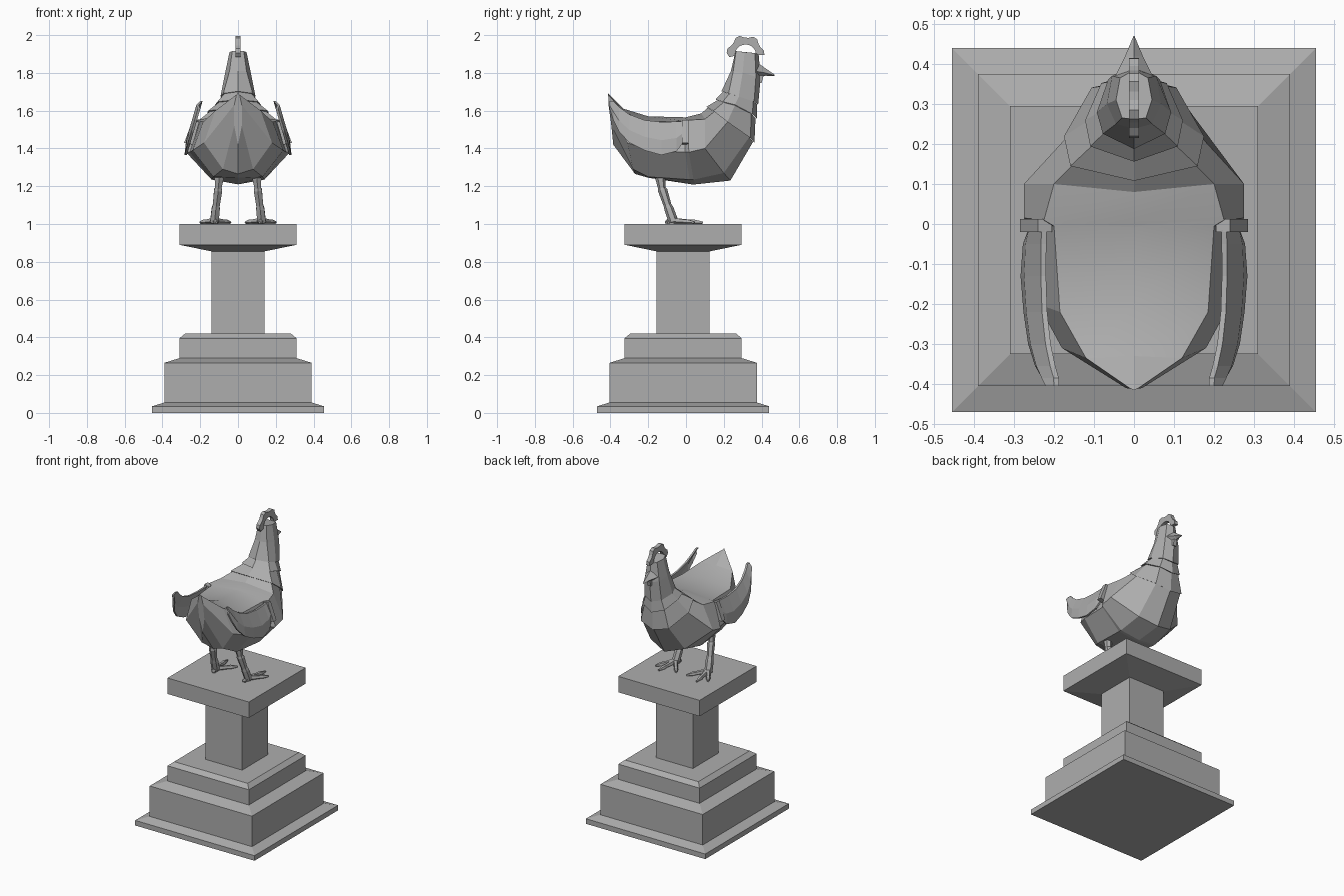
import bpy, bmesh, math
from mathutils import Vector

cube = bpy.data.objects.get("Cube")
if cube:
    bpy.data.objects.remove(cube)

stone = bpy.data.materials.new("grey_stone")
stone.use_nodes = True
GREY = (0.42, 0.42, 0.42, 1)
stone.diffuse_color = GREY
stone.node_tree.nodes["Principled BSDF"].inputs["Base Color"].default_value = GREY


def finish(name, bm):
    bmesh.ops.remove_doubles(bm, verts=bm.verts, dist=0.0005)
    bmesh.ops.recalc_face_normals(bm, faces=bm.faces)
    mesh = bpy.data.meshes.new(name)
    bm.to_mesh(mesh)
    bm.free()
    mesh.materials.append(stone)
    obj = bpy.data.objects.new(name, mesh)
    bpy.context.collection.objects.link(obj)
    return obj


def loft(name, rings):
    """Skin a row of closed rings and cap both ends."""
    bm = bmesh.new()
    rows = [[bm.verts.new(p) for p in r] for r in rings]
    n = len(rows[0])
    for a, b in zip(rows, rows[1:]):
        for i in range(n):
            j = (i + 1) % n
            bm.faces.new((a[i], a[j], b[j], b[i]))
    bm.faces.new(rows[0])
    bm.faces.new(rows[-1])
    return finish(name, bm)


def full(half):
    """Mirror a half section, from top centre to bottom centre."""
    return half + [(-x, y, z) for x, y, z in reversed(half[1:-1])]


def grow(ring, k):
    c = sum((Vector(p) for p in ring), Vector()) / len(ring)
    return [c + (Vector(p) - c) * k for p in ring]


def tube(name, path, radii, sides=6):
    pts = [Vector(p) for p in path]
    rings = []
    for i, p in enumerate(pts):
        d = (pts[min(i + 1, len(pts) - 1)] - pts[max(i - 1, 0)]).normalized()
        u = d.cross(Vector((1, 0, 0) if abs(d.x) < 0.7 else (0, 1, 0))).normalized()
        v = d.cross(u)
        rings.append([p + radii[i] * (u * math.cos(t) + v * math.sin(t))
                      for t in (2 * math.pi * k / sides for k in range(sides))])
    return loft(name, rings)


# Pedestal: stacked square profile
def square(h, z):
    return [(sx * h, sy * h - 0.015, z) for sx, sy in ((1, 1), (-1, 1), (-1, -1), (1, -1))]


steps = [(.455, 0), (.455, .035), (.39, .055), (.39, .265), (.31, .29), (.31, .395),
         (.28, .42), (.14, .42), (.14, .855), (.31, .89), (.31, 1.0)]
loft("pedestal", [square(h, z) for h, z in steps])

# Body: sections from tail tip to shoulders
tail = full([(0, -.415, 1.695), (.008, -.412, 1.685), (.02, -.41, 1.63), (.02, -.395, 1.52), (0, -.385, 1.42)])
rump = full([(0, -.33, 1.61), (.12, -.335, 1.60), (.18, -.31, 1.43), (.08, -.28, 1.29), (0, -.27, 1.265)])
hips = full([(0, -.2, 1.57), (.185, -.22, 1.54), (.24, -.2, 1.39), (.13, -.2, 1.25), (0, -.2, 1.245)])
waist = full([(0, -.01, 1.565), (.2, -.005, 1.545), (.255, -.005, 1.38), (.14, .02, 1.235), (0, .03, 1.21)])
wing_root = full([(0, 0, 1.565), (.225, .01, 1.55), (.275, .015, 1.38), (.14, .04, 1.235), (0, .05, 1.21)])
shoulder = full([(0, .08, 1.585), (.2, .1, 1.555), (.275, .1, 1.40), (.13, .2, 1.27), (0, .235, 1.23)])
body = loft("body", [tail, rump, hips, waist, wing_root, shoulder])
for face in body.data.polygons:
    face.use_smooth = face.normal.z > 0.75 and face.center.y < 0.05

# Breast, neck and head: overlapping faceted plates
breast = full([(0, .115, 1.615), (.15, .15, 1.595), (.165, .22, 1.54), (.1, .335, 1.46), (0, .355, 1.435)])
collar = full([(0, .165, 1.655), (.1, .2, 1.645), (.112, .26, 1.63), (.075, .345, 1.585), (0, .368, 1.56)])
neck = full([(0, .195, 1.70), (.072, .23, 1.69), (.086, .28, 1.675), (.06, .355, 1.65), (0, .375, 1.635)])
cheek = full([(0, .238, 1.81), (.045, .25, 1.81), (.068, .3, 1.80), (.055, .37, 1.78), (0, .395, 1.77)])
crown = full([(0, .262, 1.915), (.03, .265, 1.915), (.045, .31, 1.91), (.035, .365, 1.905), (0, .385, 1.895)])
loft("breast", [shoulder, breast])
loft("lower_neck", [grow(breast, 1.06), collar])
loft("neck_collar", [grow(collar, 1.09), neck])
loft("head", [grow(neck, 1.08), cheek, crown])

# Beak
loft("beak", [[(0, .37, 1.86), (.052, .36, 1.81), (0, .37, 1.765), (-.052, .36, 1.81)],
              [(0, .42, 1.825), (.022, .42, 1.80), (0, .42, 1.785), (-.022, .42, 1.80)],
              [(0, .47, 1.79), (.002, .468, 1.787), (0, .468, 1.784), (-.002, .468, 1.787)]])
loft("wattle", [[(s, .375, 1.79), (s, .41, 1.785), (s, .40, 1.745), (s, .375, 1.75)] for s in (-.012, .012)])

# Comb: scalloped arch standing on the crown
arch = []
for i in range(15):
    t = math.pi * (1.06 - 1.08 * i / 14)
    r = 1.0 if i % 4 in (1, 2) else 0.87
    outer = (.315 + .1 * r * math.cos(t), 1.9 + .1 * r * math.sin(t))
    inner = (.315 + .055 * math.cos(t), 1.9 + .05 * math.sin(t))
    arch.append([(s, *p) for s, p in ((-.013, inner), (.013, inner), (.013, outer), (-.013, outer))])
loft("comb", arch)


# Wings: leaning two-facet plates, columns of (y, top z, bottom z)
def wing(side, label):
    cols = [(-.015, 1.545, 1.43), (-.05, 1.542, 1.385), (-.13, 1.54, 1.365), (-.22, 1.55, 1.39),
            (-.30, 1.58, 1.43), (-.355, 1.62, 1.49), (-.385, 1.65, 1.55), (-.405, 1.652, 1.61)]

    def lean(z):
        return .282 - (z - 1.37) * .29

    rings = []
    for y, top, low in cols:
        mid = low + (top - low) * .45
        edge = [(lean(top), top), (lean(mid) + .014, mid), (lean(low), low)]
        ring = edge + [(x - .013, z) for x, z in reversed(edge)]
        rings.append([(side * x, y, z) for x, z in ring])
    loft(label + "_wing", rings)
    joint = [(.24, 1.55), (.285, 1.43), (.24, 1.42), (.205, 1.54)]
    loft(label + "_wing_joint", [[(side * x, y, z) for x, z in joint] for y in (-.02, .012)])


# Legs with ankle rings and four toes
def leg(side, label):
    def m(points):
        return [(side * x, y, z) for x, y, z in points]

    tube(label + "_leg", m([(.095, -.145, 1.30), (.1, -.135, 1.24), (.105, -.128, 1.19), (.105, -.124, 1.18),
                            (.115, -.098, 1.10), (.118, -.09, 1.08), (.125, -.065, 1.01)]),
         [.03, .027, .02, .025, .021, .025, .026])
    for toe, tip in (("middle", (.145, .09)), ("outer", (.2, .045)), ("inner", (.04, .05)), ("back", (.115, -.11))):
        x, y = tip
        a = Vector((.125, -.065, 1.018))
        b = Vector((x, y, 1.008))
        tube(f"{label}_{toe}_toe", m([a, a.lerp(b, .55), a.lerp(b, .7), b]), [.018, .013, .015, .006], 5)


for side, label in ((1, "left"), (-1, "right")):
    wing(side, label)
    leg(side, label)
